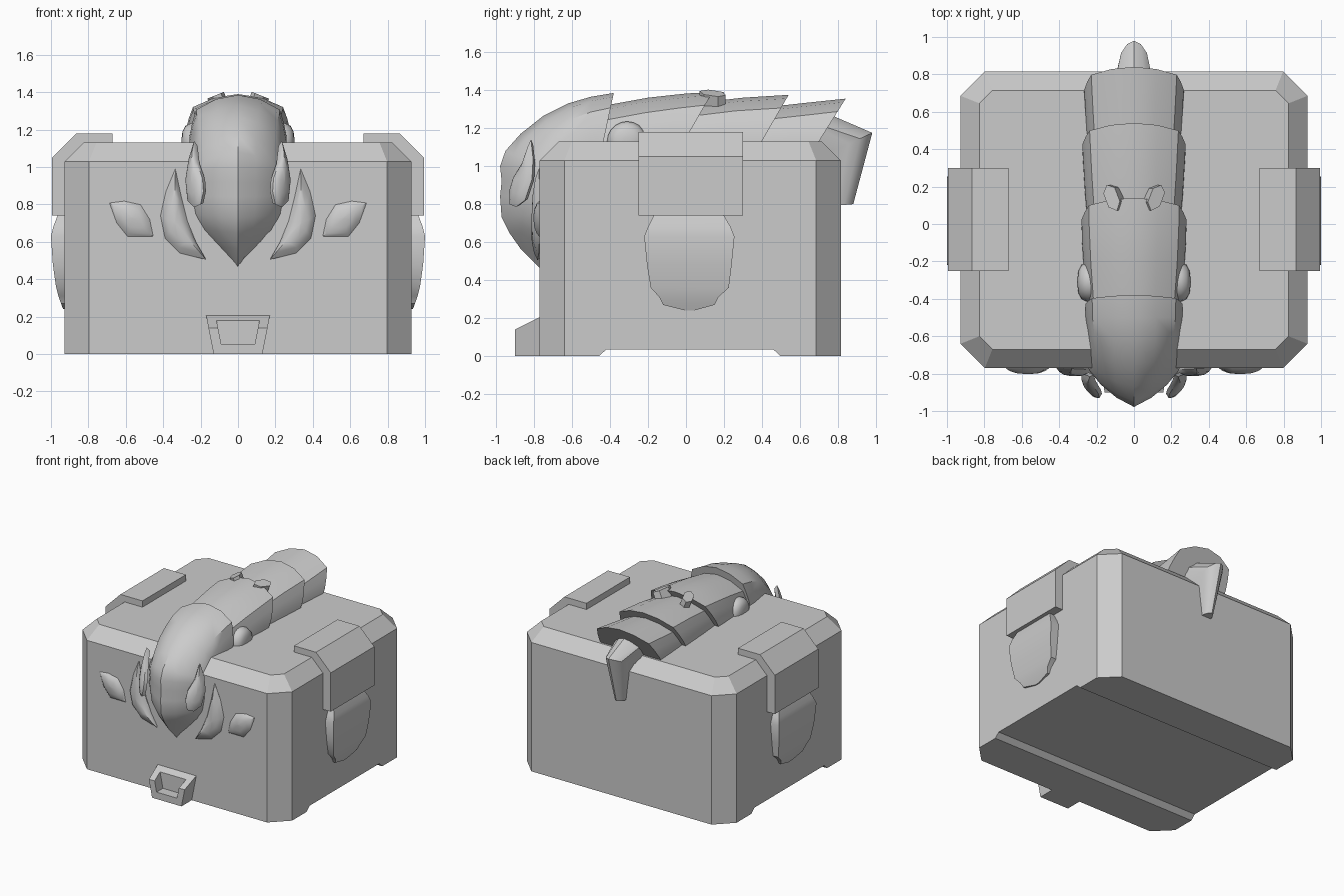
import bpy, bmesh, math
from mathutils import Vector, Matrix

old = bpy.data.objects.get("Cube")
if old:
    bpy.data.objects.remove(old)

grey = bpy.data.materials.new("plain grey")
grey.use_nodes = True
GREY = (0.6, 0.6, 0.6, 1)
grey.diffuse_color = GREY
grey.node_tree.nodes["Principled BSDF"].inputs["Base Color"].default_value = GREY


def rings_object(name, rings, smooth=None):
    """Skin a list of equal point rings and cap both ends."""
    bm = bmesh.new()
    rows = [[bm.verts.new(p) for p in ring] for ring in rings]
    n = len(rows[0])
    for a, b in zip(rows, rows[1:]):
        for i in range(n):
            j = (i + 1) % n
            bm.faces.new((a[i], a[j], b[j], b[i]))
    bm.faces.new(rows[0])
    bm.faces.new(rows[-1])
    bmesh.ops.remove_doubles(bm, verts=bm.verts, dist=0.0005)
    bmesh.ops.recalc_face_normals(bm, faces=bm.faces)
    mesh = bpy.data.meshes.new(name)
    bm.to_mesh(mesh)
    bm.free()
    mesh.materials.append(grey)
    obj = bpy.data.objects.new(name, mesh)
    bpy.context.collection.objects.link(obj)
    if smooth:
        bpy.ops.object.select_all(action='DESELECT')
        obj.select_set(True)
        bpy.context.view_layer.objects.active = obj
        bpy.ops.object.shade_smooth_by_angle(angle=math.radians(smooth))
    return obj


def cut(obj, cutter):
    cutter.hide_render = True
    cutter.hide_viewport = True
    mod = obj.modifiers.new("cut", 'BOOLEAN')
    mod.operation = 'DIFFERENCE'
    mod.solver = 'EXACT'
    mod.object = cutter


def octagon(z, inset):
    """Chamfered rectangle of the chest body."""
    x, y0, y1, c = 0.927 - inset, -0.77 + inset, 0.815 - inset, 0.13 - inset * 0.6
    return [(x, y0 + c, z), (x, y1 - c, z), (x - c, y1, z), (c - x, y1, z),
            (-x, y1 - c, z), (-x, y0 + c, z), (c - x, y0, z), (x - c, y0, z)]


# Chest body with a channel under it
body = rings_object("chest_body", [octagon(0, 0), octagon(1.03, 0), octagon(1.13, 0.1)])
channel = [(-0.48, -0.02), (-0.42, 0.035), (0.46, 0.035), (0.52, -0.02)]
cut(body, rings_object("channel_cutter", [[(x, y, z) for y, z in channel] for x in (-1.2, 1.2)]))

# Front catch with a recessed pocket
catch = rings_object("front_catch", [
    [(-w, y, z) for y, z, w in side] if s < 0 else [(w, y, z) for y, z, w in side]
    for s in (-1, 1)
    for side in [[(-0.75, 0.0, 0.13), (-0.9, 0.0, 0.13), (-0.9, 0.14, 0.158),
                  (-0.77, 0.205, 0.17), (-0.75, 0.205, 0.17)]]])
pocket = [(-0.117, 0.19), (0.117, 0.19), (0.09, 0.055), (-0.09, 0.055)]
cut(catch, rings_object("pocket_cutter", [[(x, y, z) for x, z in pocket] for y in (-1.0, -0.82)]))

# Side clasps and rounded shields
clasp = [(0.67, 1.12), (0.67, 1.18), (0.865, 1.18), (0.995, 1.05),
         (0.995, 0.74), (0.92, 0.74), (0.92, 1.03), (0.82, 1.12)]
# shield rows: front y, back y, z, outer x
shield = [(-0.17, 0.20, 0.74, 0.965), (-0.20, 0.235, 0.68, 0.988), (-0.22, 0.255, 0.63, 1.0),
          (-0.205, 0.24, 0.48, 0.99), (-0.185, 0.225, 0.36, 0.973), (-0.14, 0.17, 0.31, 0.96),
          (-0.12, 0.15, 0.27, 0.946), (0.0, 0.04, 0.24, 0.935)]
for s, side in ((1, "left"), (-1, "right")):
    rings_object(side + "_clasp", [[(s * x, y, z) for x, z in clasp] for y in (-0.25, 0.3)])
    rings_object(side + "_shield", [[(s * 0.91, a, z), (s * x, a, z), (s * x, b, z), (s * 0.91, b, z)]
                                    for a, b, z, x in shield], 35)


# Armoured creature lying over the lid
ARCH = [(0, 0), (0.45, 0.022), (0.86, 0.08), (0.94, 0.15), (1, 0.23), (1.0, 0.33)]
BLUNT = [(0, 0), (0.36, 0.05), (0.68, 0.12), (0.9, 0.19), (1, 0.24), (1.0, 0.33)]


def arch_ring(y, z, w, tilt, blunt=0.0, deep=1.0):
    """Arched section hung from a ridge point; tilt turns its depth from down to +y."""
    t = math.radians(tilt)
    half = []
    for (xa, da), (xb, db) in zip(ARCH, BLUNT):
        d = (da + (db - da) * blunt) * deep
        half.append((w * (xa + (xb - xa) * blunt), y + d * math.sin(t), z - d * math.cos(t)))
    return half + [(-x, b, c) for x, b, c in reversed(half[1:])]


def plate(name, stations, angle=32):
    return rings_object(name, [arch_ring(*st) for st in stations], angle)


plate("head_plate", [(-0.38, 1.385, 0.26, -12), (-0.5, 1.365, 0.258, 0), (-0.62, 1.33, 0.25, 12, 0.1),
                     (-0.75, 1.265, 0.25, 28, 0.3), (-0.87, 1.17, 0.25, 48, 0.6),
                     (-0.95, 1.08, 0.255, 66, 0.9), (-0.978, 1.0, 0.26, 82, 1),
                     (-0.97, 0.92, 0.262, 90, 1), (-0.978, 0.84, 0.26, 92, 1),
                     (-0.97, 0.73, 0.245, 95, 1), (-0.93, 0.65, 0.22, 95, 1),
                     (-0.87, 0.565, 0.16, 95, 1), (-0.77, 0.465, 0.01, 90, 1, 0.3)], 40)
plate("shoulder_plate", [(-0.42, 1.32, 0.25, -8), (-0.2, 1.36, 0.268, -10),
                         (0.0, 1.382, 0.278, -20), (0.14, 1.39, 0.28, -30)])
plate("back_plate", [(0.08, 1.335, 0.245, -28), (0.3, 1.36, 0.262, -30), (0.54, 1.375, 0.276, -30)])
plate("rump_plate", [(0.42, 1.31, 0.24, -30), (0.65, 1.335, 0.255, -30), (0.84, 1.355, 0.266, -32)])
plate("tail", [(0.62, 1.33, 0.16, -20), (0.98, 1.175, 0.08, -65, 0, 0.9),
               (0.88, 0.8, 0.045, -85, 0, 0.6)])


def leaf(name, outline, centre, y0, ax, az, height):
    """Domed leaf lying in the plane y = y0 + ax*x + az*z, bulging forward."""
    normal = Vector((ax, -1, az)).normalized()
    cx, cz = centre
    for s, side in ((1, "left_"), (-1, "right_")):
        rings = []
        for scale, rise in ((0.9, -0.025), (1, 0), (0.8, 0.5 * height), (0.5, 0.85 * height), (0.05, height)):
            ring = []
            for x, z in outline:
                px, pz = cx + (x - cx) * scale, cz + (z - cz) * scale
                p = Vector((px, y0 + ax * px + az * pz, pz)) + normal * rise
                ring.append((s * p.x, p.y, p.z))
            rings.append(ring)
        rings_object(side + name, rings, 40)


# Leaf shaped face details
leaf("cheek_leaf", [(0.235, 1.14), (0.265, 1.04), (0.282, 0.93), (0.27, 0.82), (0.235, 0.785),
                    (0.2, 0.8), (0.185, 0.87), (0.19, 0.94), (0.222, 1.03)],
     (0.232, 0.92), -1.325, 1.1, 0.22, 0.025)
leaf("crescent_fin", [(0.335, 0.99), (0.385, 0.87), (0.415, 0.74), (0.39, 0.62), (0.31, 0.54),
                      (0.17, 0.505), (0.225, 0.6), (0.27, 0.71), (0.305, 0.85)],
     (0.335, 0.7), -0.79, 0.05, 0, 0.04)
leaf("small_leaf", [(0.69, 0.81), (0.61, 0.82), (0.52, 0.8), (0.47, 0.72), (0.45, 0.625),
                    (0.59, 0.625), (0.65, 0.7)], (0.565, 0.73), -0.768, 0, 0, 0.035)

# Round joint caps and stubby horns
for s, side in ((1, "left"), (-1, "right")):
    rings_object(side + "_joint", [
        [(s * x, -0.31 + r * math.cos(k * math.pi / 10), 1.13 + r * math.sin(k * math.pi / 10))
         for k in range(20)] for x, r in ((0.2, 0.105), (0.25, 0.105), (0.28, 0.092), (0.297, 0.06), (0.302, 0.02))], 40)
    turn = (Matrix.Translation((s * 0.11, 0.14, 1.362)) @ Matrix.Rotation(s * 0.38, 4, 'Y')
            @ Matrix.Rotation(-s * 0.4, 4, 'Z'))
    hexagon = [(0, -0.075), (0.036, -0.035), (0.036, 0.045), (0, 0.075), (-0.036, 0.04), (-0.036, -0.04)]
    rings_object(side + "_horn", [[turn @ Vector((x, y, z)) for x, y in hexagon] for z in (-0.05, 0.024)])
